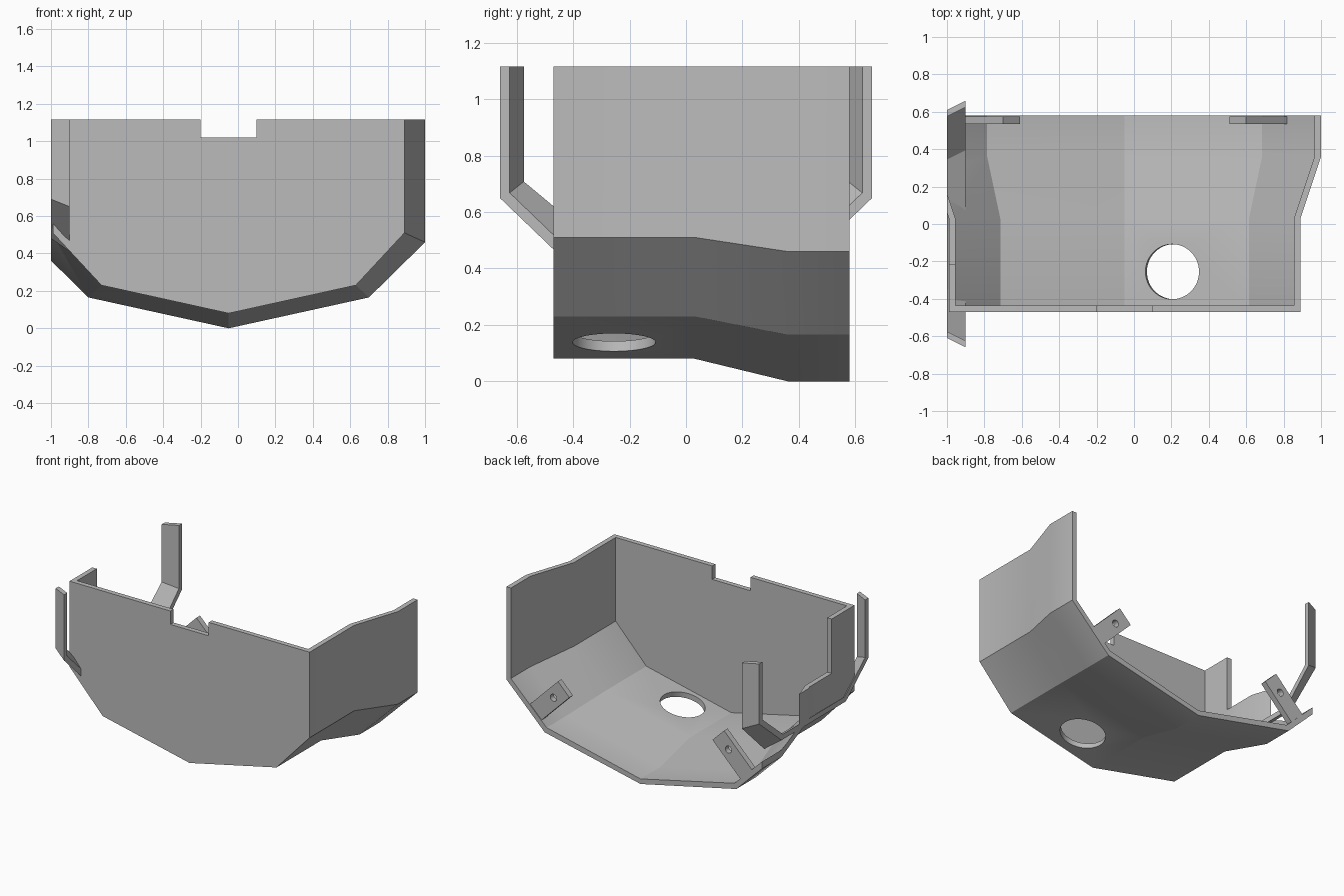
import bpy, bmesh, math
from mathutils import Matrix, Vector

if "Cube" in bpy.data.objects:
    bpy.data.objects.remove(bpy.data.objects["Cube"], do_unlink=True)

MID = -0.05      # centre line of the shell
TOP = 1.115

grey = bpy.data.materials.new("plain grey")
grey.use_nodes = True
grey.diffuse_color = (0.5, 0.5, 0.5, 1)
grey.node_tree.nodes["Principled BSDF"].inputs["Base Color"].default_value = (0.5, 0.5, 0.5, 1)


def finish(name, bm):
    bmesh.ops.recalc_face_normals(bm, faces=bm.faces)
    mesh = bpy.data.meshes.new(name)
    bm.to_mesh(mesh)
    bm.free()
    mesh.materials.append(grey)
    ob = bpy.data.objects.new(name, mesh)
    bpy.context.collection.objects.link(ob)
    return ob


def loft(name, loops):
    """Solid through a row of closed loops, capped at both ends."""
    bm = bmesh.new()
    rings = [[bm.verts.new(p) for p in loop] for loop in loops]
    for a, b in zip(rings, rings[1:]):
        for i in range(len(a)):
            j = (i + 1) % len(a)
            bm.faces.new((a[i], a[j], b[j], b[i]))
    bm.faces.new(rings[0])
    bm.faces.new(rings[-1])
    return finish(name, bm)


def box(name, lo, hi):
    bm = bmesh.new()
    lo, hi = Vector(lo), Vector(hi)
    mat = Matrix.Translation((lo + hi) / 2) @ Matrix.Diagonal((*(hi - lo), 1))
    bmesh.ops.create_cube(bm, size=1, matrix=mat)
    return finish(name, bm)


def rod(name, centre, radius, depth, angle, axis, sides):
    bm = bmesh.new()
    mat = Matrix.Translation(centre) @ Matrix.Rotation(angle, 4, axis)
    bmesh.ops.create_cone(bm, cap_ends=True, segments=sides, radius1=radius,
                          radius2=radius, depth=depth, matrix=mat)
    return finish(name, bm)


def cut(ob, cutter):
    cutter.hide_render = True
    mod = ob.modifiers.new("cut", 'BOOLEAN')
    mod.operation = 'DIFFERENCE'
    mod.solver = 'EXACT'
    mod.object = cutter
    bpy.context.view_layer.objects.active = ob
    bpy.ops.object.modifier_apply(modifier=mod.name)
    bpy.data.objects.remove(cutter, do_unlink=True)


def section(y, half, top):
    """Mirror a half profile (centre, corner, wall foot) into a closed loop."""
    pts = half + [(half[-1][0], top)]
    left = [(-x, z) for x, z in reversed(pts[1:])]
    return [(MID + x, y, z) for x, z in left + pts]


# Shell: outer solid hollowed by an inner one, leaving the front plate
front_out = [(0, 0.08), (0.68, 0.23), (0.94, 0.51)]
back_out = [(0, 0), (0.75, 0.165), (1.05, 0.46)]
front_in = [(0, 0.117), (0.665, 0.268), (0.905, 0.523)]
back_in = [(0, 0.036), (0.735, 0.202), (1.015, 0.475)]
shell = loft("shell", [section(-0.47, front_out, TOP), section(0.03, front_out, TOP),
                       section(0.36, back_out, TOP), section(0.58, back_out, TOP)])
cut(shell, loft("hollow", [section(-0.435, front_in, 1.4), section(0.03, front_in, 1.4),
                           section(0.36, back_in, 1.4), section(0.8, back_in, 1.4)]))

# Cable notch, lowered side wall, flat trim of the side, floor hole
cut(shell, box("notch", (-0.2, -0.6, 1.02), (0.1, -0.4, 1.3)))
cut(shell, box("wall_gap", (-1.3, -0.215, 0.73), (-0.9, 0.8, 1.3)))
cut(shell, box("side_trim", (-1.4, -0.9, -0.2), (-1.0, 0.9, 1.5)))
cut(shell, rod("floor_hole", (0.21, -0.255, 0.15), 0.147, 0.4, -0.22, 'Y', 64))

# Side strap: U-shaped band, skewed across its width
outer = [(0.66, TOP), (0.66, 0.65), (0.41, 0.41)]
inner = [(0.395, 0.447), (0.625, 0.668), (0.625, TOP)]


def strap_loop(x, shift, rises):
    o = [(y - shift, z + r) for (y, z), r in zip(outer, rises)]
    i = [(y - shift, z + r) for (y, z), r in zip(inner, reversed(rises))]
    mirror = lambda pts: [(-y, z) for y, z in reversed(pts)]
    return [(x, y, z) for y, z in o + mirror(o) + mirror(i) + i]


loft("side_strap", [strap_loop(-0.9, 0, (0, 0, 0)),
                    strap_loop(-1.0, 0.05, (0, 0.04, 0.07))])

# Screw tabs standing on the sloped sides at the back
for name, s in (("left_tab", 1), ("right_tab", -1)):
    prof = [(0.56, 0.46), (0.65, 0.55), (0.885, 0.315), (0.795, 0.225)]
    tab = loft(name, [[(MID + s * x, y, z) for x, z in prof] for y in (0.535, 0.575)])
    cut(tab, rod("screw_hole", (MID + s * 0.685, 0.555, 0.425), 0.025, 0.2,
                 math.pi / 2, 'X', 24))

# Smooth shading with sharp corners kept
bpy.ops.object.select_all(action='DESELECT')
for ob in bpy.context.collection.objects:
    if ob.type == 'MESH' and ob.data.materials and ob.data.materials[0] == grey:
        ob.select_set(True)
        bpy.context.view_layer.objects.active = ob
bpy.ops.object.shade_smooth_by_angle(angle=math.radians(20))
